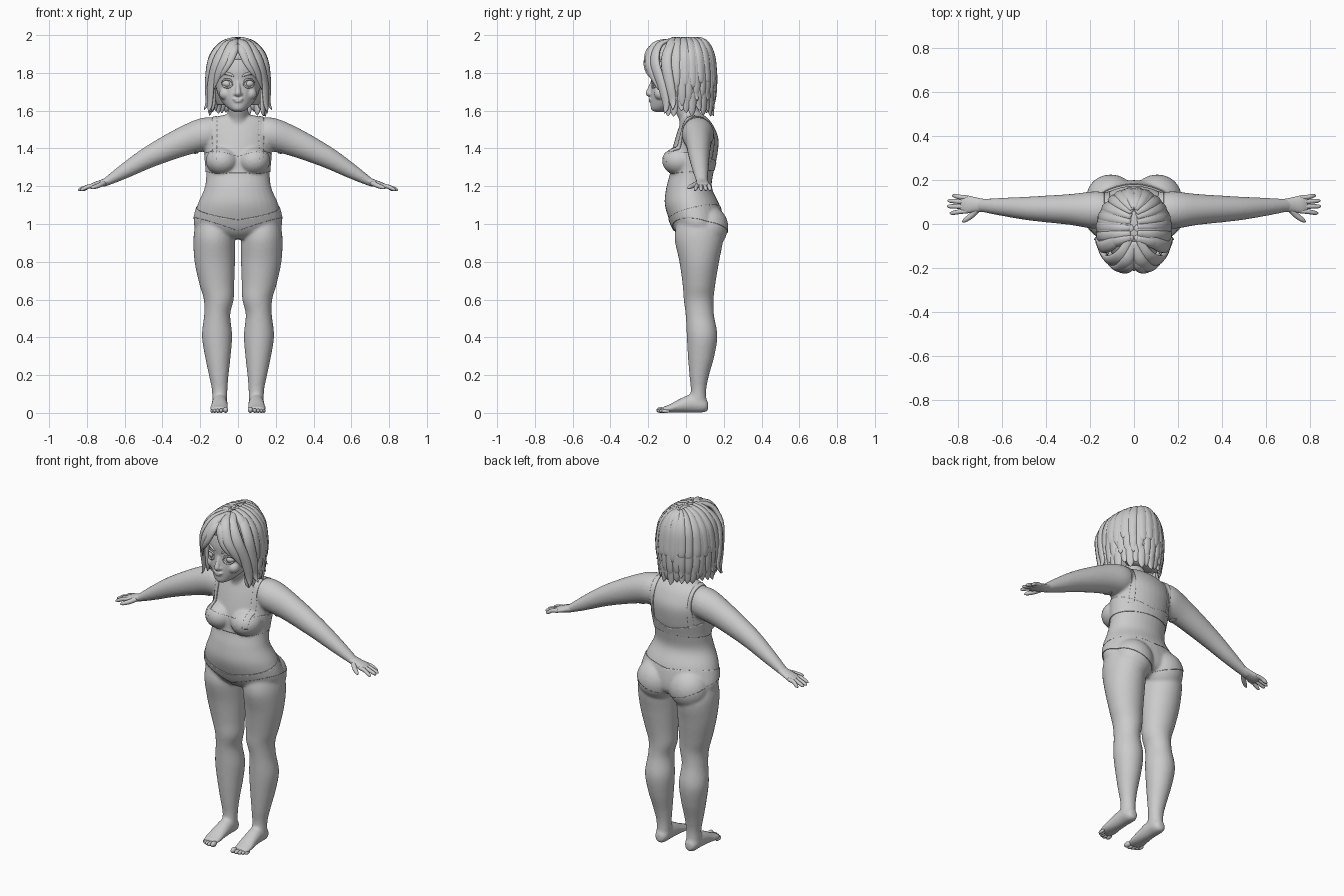
import bpy, bmesh, math, random
from mathutils import Vector, Matrix
random.seed(4)
Z, Y, X = Vector((0, 0, 1)), Vector((0, 1, 0)), Vector((1, 0, 0))


def spline(pts, steps):
    """Catmull-Rom through tuples (x, y, z, half width, half depth)"""
    out, n = [], len(pts)
    for i in range(n - 1):
        p = [pts[max(0, min(n - 1, i + k))] for k in (-1, 0, 1, 2)]
        for s in range(steps):
            t = s / steps
            out.append([b + .5 * t * (c - a + t * (2*a - 5*b + 4*c - d + t * (3*(b - c) + d - a)))
                        for a, b, c, d in zip(*p)])
    return out + [list(pts[-1])]


def tube(bm, pts, hint=Y, axis=None, both=False, n=24, steps=5):
    """Loft of elliptical rings; hint (vector or function) sets the depth direction"""
    if both:
        tube(bm, [(-p[0], *p[1:]) for p in pts], hint, axis, False, n, steps)
    path, rings = spline(pts, steps), []
    cs = [Vector(p[:3]) for p in path]
    for i, p in enumerate(path):
        t = axis or (cs[min(i + 1, len(cs) - 1)] - cs[max(i - 1, 0)]).normalized()
        side = t.cross(hint(cs[i]) if callable(hint) else hint).normalized()
        dep = side.cross(t)
        a, b = max(p[3], .002), max(p[4], .002)
        rings.append([bm.verts.new(cs[i] + side * a * math.cos(k * math.tau / n)
                                   + dep * b * math.sin(k * math.tau / n)) for k in range(n)])
    for r, q in zip(rings, rings[1:]):
        for k in range(n):
            bm.faces.new((r[k], r[(k + 1) % n], q[(k + 1) % n], q[k]))
    bm.faces.new(rings[0])
    bm.faces.new(rings[-1])


def ball(bm, c, r, both=True):
    for s in ((1, -1) if both else (1,)):
        m = Matrix.Translation((c[0] * s, c[1], c[2])) @ Matrix.Diagonal((*r, 1))
        bmesh.ops.create_uvsphere(bm, u_segments=24, v_segments=14, radius=1, matrix=m)


def stack(bm, rows, x=0, both=False):
    """Horizontal rings from rows of (z, half width, front y, back y[, centre x])"""
    tube(bm, [(r[4] if len(r) > 4 else x, (r[2] + r[3]) / 2, r[0], r[1], (r[3] - r[2]) / 2)
              for r in rows], Y, Z, both, 32)


def finish(name, bm, voxel=0, smooth=6):
    bmesh.ops.recalc_face_normals(bm, faces=bm.faces)
    me = bpy.data.meshes.new(name)
    bm.to_mesh(me)
    bm.free()
    ob = bpy.data.objects.new(name, me)
    bpy.context.collection.objects.link(ob)
    if voxel:
        m = ob.modifiers.new("blend", 'REMESH')
        m.mode, m.voxel_size = 'VOXEL', voxel
        m = ob.modifiers.new("soften", 'SMOOTH')
        m.factor, m.iterations = .5, smooth
        dg = bpy.context.evaluated_depsgraph_get()
        ob_me = bpy.data.meshes.new_from_object(ob.evaluated_get(dg))
        ob.modifiers.clear()
        ob.data = ob_me
    for p in ob.data.polygons:
        p.use_smooth = True
    return ob


# Body: torso, breasts, buttocks, legs, feet, arms and neck blended together
bm = bmesh.new()
stack(bm, [(.92, .08, -.01, .12), (.95, .19, -.05, .18), (1.0, .234, -.08, .195), (1.1, .215, -.112, .178),
           (1.19, .177, -.105, .138), (1.27, .168, -.085, .145), (1.36, .175, -.08, .165),
           (1.45, .18, -.058, .172), (1.52, .175, -.035, .145), (1.56, .14, -.02, .115), (1.58, .06, 0, .09)])
ball(bm, (.083, -.035, 1.335), (.084, .088, .074))
ball(bm, (.105, .115, .98), (.112, .106, .115))
stack(bm, [(1.0, .1, -.05, .17, .125), (.92, .11, -.06, .195, .126), (.8, .107, -.035, .175, .123),
           (.68, .092, -.018, .155, .112), (.6, .079, -.012, .146, .102), (.52, .069, -.002, .148, .11),
           (.41, .08, .004, .166, .111), (.3, .068, .01, .15, .107), (.2, .052, .018, .122, .102),
           (.12, .041, .025, .107, .097), (.05, .04, .015, .11, .097)], both=True)
tube(bm, [(.097, .117, .035, .02, .024), (.097, .09, .042, .038, .04), (.097, .03, .05, .041, .048),
          (.098, -.03, .039, .044, .037), (.1, -.085, .024, .048, .022), (.1, -.125, .017, .042, .013)],
     Z, Y, True)
tube(bm, [(.08, .065, 1.48, .06, .07), (.165, .063, 1.477, .085, .088), (.29, .066, 1.437, .07, .077),
          (.465, .07, 1.357, .055, .058), (.6, .078, 1.28, .041, .04), (.7, .085, 1.222, .029, .022),
          (.73, .086, 1.212, .03, .018)], Z, both=True)
tube(bm, [(0, .04, 1.5, .08, .07), (0, .02, 1.57, .058, .06), (0, -.01, 1.63, .054, .056),
          (0, -.02, 1.7, .055, .055)])
body = finish("body", bm, .008)


# Hands: palm, four fingers and thumb each
bm = bmesh.new()
tube(bm, [(.68, .084, 1.232, .029, .021), (.72, .087, 1.217, .034, .018), (.76, .089, 1.205, .041, .016),
          (.785, .09, 1.198, .036, .01)], Z, both=True)
for y, tip, x in ((.058, .05, .835), (.079, .08, .847), (.1, .105, .844), (.12, .128, .825)):
    tube(bm, [(.755, y, 1.205, .010, .011), (.79, y * .7 + tip * .3, 1.199, .0105, .011),
              (x - .012, tip, 1.184, .009, .009), (x, tip, 1.179, .003, .003)], Z, both=True, n=12)
tube(bm, [(.705, .072, 1.22, .014, .014), (.735, .04, 1.205, .013, .013), (.765, .018, 1.194, .010, .01),
          (.778, .01, 1.189, .003, .003)], Z, both=True, n=12)
finish("hands", bm)

# Toes
bm = bmesh.new()
for x, y, r in ((.066, -.133, .0155), (.089, -.134, .012), (.107, -.128, .011), (.123, -.119, .0105),
                (.137, -.107, .0095)):
    ball(bm, (x, y, r), (r * .9, .023, r))
finish("toes", bm)


# Underwear: offset pieces cut from the body surface, then mirrored
def garment(name, planes, lift=.004):
    g = bmesh.new()
    g.from_mesh(body.data)
    for co, no in planes + [((0, 0, 0), (-1, 0, 0))]:
        bmesh.ops.bisect_plane(g, geom=g.verts[:] + g.edges[:] + g.faces[:], plane_co=co,
                               plane_no=no, clear_outer=True)
    ob = bpy.data.objects.new(name, bpy.data.meshes.new(name))
    bpy.context.collection.objects.link(ob)
    g.to_mesh(ob.data)
    g.free()
    for p in ob.data.polygons:
        p.use_smooth = True
    ob.modifiers.new("mirror", 'MIRROR')
    m = ob.modifiers.new("cloth", 'SOLIDIFY')
    m.thickness, m.offset = lift, 1


garment("briefs", [((0, 0, 1.045), (-.15, -.25, 1)), ((0, 0, .955), (.35, -.15, -1))])
garment("bra", [((0, 0, 1.275), (0, .06, -1)), ((0, 0, 1.345), (-.2, .15, 1)), ((.23, 0, 0), (1, 0, 0))])
garment("bra_straps", [((.11, 0, 0), (-1, 0, 0)), ((.135, 0, 0), (1, 0, 0)), ((0, 0, 1.33), (0, 0, -1))])

# Head with nose, lips and cheeks blended in
bm = bmesh.new()
stack(bm, [(1.594, .02, -.165, -.11), (1.607, .044, -.184, -.07), (1.64, .08, -.188, .02),
           (1.69, .108, -.189, .08), (1.75, .122, -.184, .115), (1.82, .129, -.188, .125),
           (1.89, .118, -.17, .115), (1.94, .085, -.12, .08), (1.96, .04, -.07, .03)])
tube(bm, [(0, -.17, 1.765, .011, .012), (0, -.187, 1.72, .012, .014), (0, -.199, 1.692, .016, .014),
          (0, -.19, 1.678, .008, .008)])
ball(bm, (0, -.2, 1.692), (.014, .015, .012), False)
ball(bm, (.014, -.188, 1.688), (.010, .012, .009))
ball(bm, (.012, -.187, 1.661), (.017, .011, .006))
ball(bm, (0, -.187, 1.65), (.021, .011, .007), False)
ball(bm, (.066, -.135, 1.69), (.034, .034, .034))
finish("head", bm, .005, 3)

# Eyes, eyelids and eyebrows
bm = bmesh.new()
ball(bm, (.056, -.143, 1.743), (.031, .033, .024))
finish("eyes", bm)
bm = bmesh.new()
for h in (.023, -.02):
    tube(bm, [(.027, -.178, 1.739, .003, .003), (.04, -.178, 1.743 + h * .8, .005, .005),
              (.057, -.175, 1.743 + h, .005, .005), (.074, -.164, 1.744 + h * .8, .005, .005),
              (.088, -.148, 1.746, .003, .003)], Y, both=True, n=10)
finish("eyelids", bm)
bm = bmesh.new()
tube(bm, [(.022, -.184, 1.782, .004, .004), (.045, -.178, 1.793, .008, .006),
          (.07, -.162, 1.797, .007, .006), (.096, -.138, 1.785, .002, .002)], Y, both=True, n=10)
finish("eyebrows", bm)

# Hair base under the locks
bm = bmesh.new()
stack(bm, [(1.63, .11, .01, .115), (1.7, .132, -.04, .13), (1.8, .145, -.085, .14), (1.87, .142, -.178, .137),
           (1.94, .11, -.15, .105), (1.975, .055, -.08, .06), (1.983, .02, -.05, .03)])
finish("hair_base", bm)


def lock(bm, pts, w, d, both=False):
    """Tapered flat lock facing away from the head"""
    n, rows = len(pts) - 1, []
    for i, p in enumerate(pts):
        t = i / n
        f = min(1, .4 + 2.2 * t) * (1 - t ** 3) ** .7
        rows.append((*p, w * f + .002, d * f + .002))
    tube(bm, rows, lambda c: c - Vector((0, -.025, 1.76)), None, both, 10, 4)


# Hair locks fanning out from the parting, in three layers
bm = bmesh.new()
for count, k, low, w in ((21, .94, 1.585, .033), (19, .985, 1.635, .03), (16, 1.0, 1.70, .029)):
    for i in range(count):
        a = math.radians(-24 + 228 * i / (count - 1) + random.uniform(-2, 2))
        ca, sa = math.cos(a), math.sin(a)
        ze, flick = low + random.uniform(-.018, .022), random.uniform(.93, 1.06) + .05 * abs(ca)
        pts = []
        for ph in (6, 32, 60, 88):
            s, c = math.sin(math.radians(ph)), math.cos(math.radians(ph))
            pts.append((.155 * k * s * ca, -.025 + .174 * k * s * sa + .09 * sa * (1 - s), 1.80 + .184 * k * c))
        for z, f in (((1.8 + ze) / 2, 1.02), (ze + .03, 1.0), (ze, flick)):
            pts.append((.155 * k * f * ca, -.025 + .174 * k * f * sa, z))
        lock(bm, pts, w, .016)
finish("hair_locks", bm)

# Fringe swept to both sides of the face
bm = bmesh.new()
for w, pts in ((.028, [(0, -.08, 1.975), (.03, -.165, 1.95), (.07, -.2, 1.87), (.106, -.18, 1.79), (.128, -.145, 1.71)]),
               (.03, [(.01, -.05, 1.98), (.06, -.14, 1.95), (.112, -.165, 1.86), (.142, -.13, 1.74),
                      (.15, -.105, 1.63), (.155, -.115, 1.585)]),
               (.024, [(.008, -.1, 1.97), (.02, -.185, 1.93), (.045, -.208, 1.865), (.077, -.2, 1.81), (.104, -.178, 1.765)]),
               (.03, [(.005, -.01, 1.983), (.09, -.08, 1.945), (.143, -.105, 1.86), (.16, -.085, 1.73),
                      (.16, -.07, 1.65), (.18, -.07, 1.605)])):
    lock(bm, pts, w, .014, True)
finish("fringe", bm)
